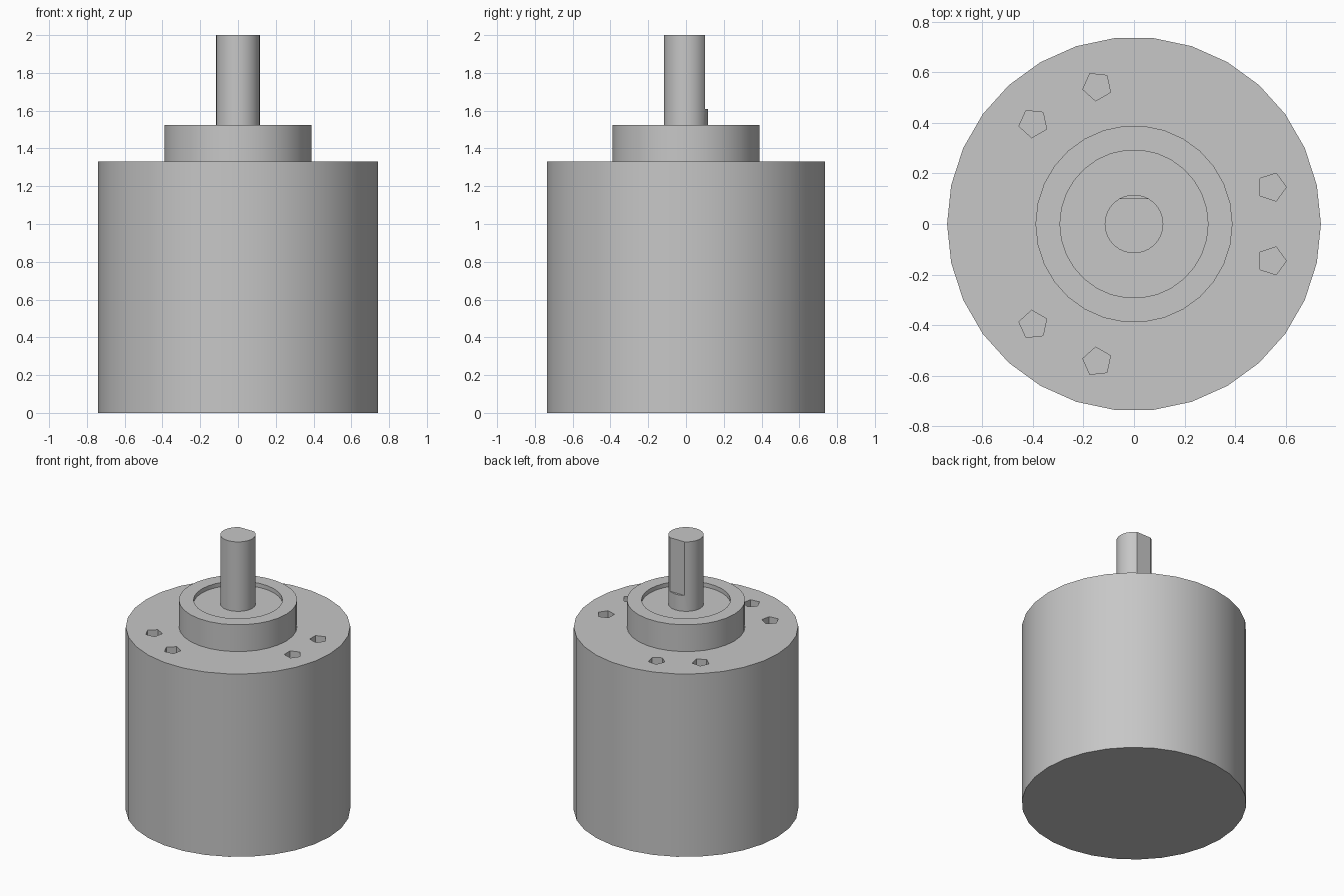
import bpy
import bmesh
from math import cos, sin, pi, radians
from mathutils import Matrix, Vector

SIDES = 30
PLATE_BOTTOM, PLATE_TOP = 1.25, 1.33
RECESS_FLOOR = 1.495

default = bpy.data.objects.get("Cube")
if default:
    bpy.data.objects.remove(default, do_unlink=True)

metal = bpy.data.materials.new("grey metal")
metal.use_nodes = True
metal.diffuse_color = (0.57, 0.57, 0.57, 1)
metal.node_tree.nodes["Principled BSDF"].inputs["Base Color"].default_value = (0.57, 0.57, 0.57, 1)


def add_object(name, bm):
    bmesh.ops.recalc_face_normals(bm, faces=bm.faces)
    mesh = bpy.data.meshes.new(name)
    bm.to_mesh(mesh)
    bm.free()
    mesh.materials.append(metal)
    obj = bpy.data.objects.new(name, mesh)
    bpy.context.collection.objects.link(obj)
    return obj


def activate(obj):
    bpy.ops.object.select_all(action='DESELECT')
    obj.select_set(True)
    bpy.context.view_layer.objects.active = obj


def lathe(name, profile):
    """Spin a closed (radius, height) profile around the z axis."""
    bm = bmesh.new()
    verts = [bm.verts.new((r, 0, z)) for r, z in profile]
    edges = [bm.edges.new(pair) for pair in zip(verts, verts[1:])]
    bmesh.ops.spin(bm, geom=verts + edges, cent=(0, 0, 0), axis=(0, 0, 1),
                   angle=2 * pi, steps=SIDES, use_merge=True)
    bmesh.ops.remove_doubles(bm, verts=bm.verts, dist=0.0001)
    return add_object(name, bm)


def cut(obj, cutter):
    cutter.hide_render = True
    activate(obj)
    mod = obj.modifiers.new("cut", 'BOOLEAN')
    mod.operation = 'DIFFERENCE'
    mod.solver = 'EXACT'
    mod.object = cutter
    bpy.ops.object.modifier_apply(modifier=mod.name)
    bpy.data.objects.remove(cutter, do_unlink=True)


# Motor housing, face plate, raised collar with a shallow recess, and shaft
housing = lathe("motor_housing", [(0, 0), (0.74, 0), (0.74, PLATE_BOTTOM), (0, PLATE_BOTTOM)])
plate = lathe("face_plate", [(0, PLATE_BOTTOM), (0.74, PLATE_BOTTOM), (0.74, PLATE_TOP), (0, PLATE_TOP)])
collar = lathe("bearing_collar", [(0, PLATE_TOP), (0.39, PLATE_TOP), (0.39, 1.525),
                                  (0.293, 1.525), (0.293, RECESS_FLOOR), (0, RECESS_FLOOR)])
shaft = lathe("output_shaft", [(0, RECESS_FLOOR), (0.116, RECESS_FLOOR), (0.116, 2), (0, 2)])

# Five-sided screw holes: three pairs around the plate
bm = bmesh.new()
for turn in (0, 120, 240):
    for side in (-1, 1):
        spot = Vector((0.545, side * 0.146, (PLATE_BOTTOM + PLATE_TOP) / 2))
        bmesh.ops.create_cone(bm, segments=5, radius1=0.058, radius2=0.058, depth=0.3, cap_ends=True,
                              matrix=Matrix.Rotation(radians(turn), 4, 'Z')
                              @ Matrix.Translation(spot)
                              @ Matrix.Rotation(radians(-90), 4, 'Z'))
cut(plate, add_object("screw_hole_cutter", bm))

# Flat on the back of the upper shaft
bm = bmesh.new()
bmesh.ops.create_cube(bm, size=1, matrix=Matrix.Translation((0, 0.6, 2.11)))
cut(shaft, add_object("shaft_flat_cutter", bm))

for part in (housing, plate, collar, shaft):
    activate(part)
    bpy.ops.object.shade_smooth_by_angle(angle=radians(30))
